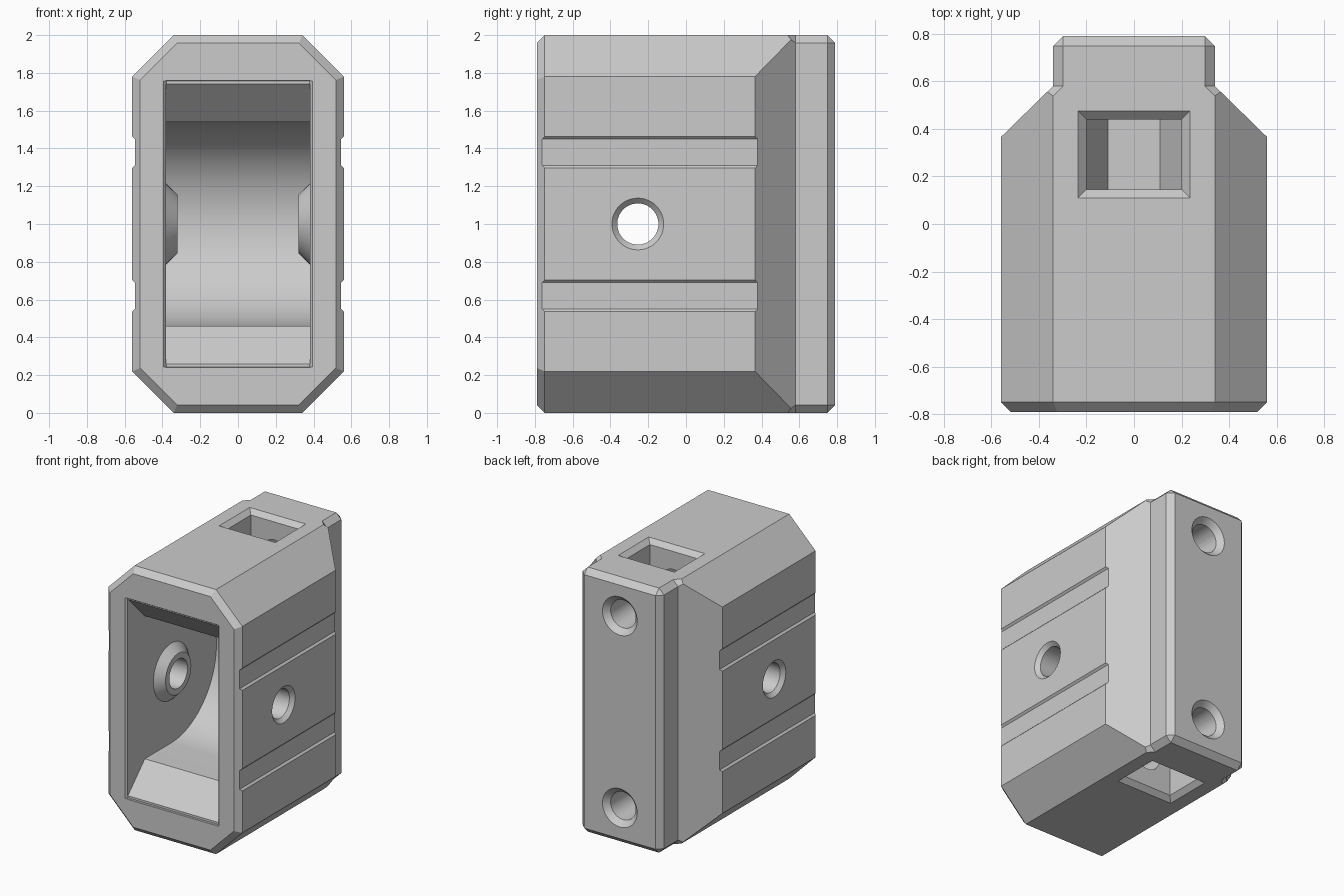
import bpy
import bmesh
import math
from mathutils import Vector

cube = bpy.data.objects.get("Cube")
if cube:
    bpy.data.objects.remove(cube, do_unlink=True)

grey = bpy.data.materials.new("plain_grey")
grey.use_nodes = True
grey.diffuse_color = (0.6, 0.6, 0.6, 1)
grey.node_tree.nodes["Principled BSDF"].inputs["Base Color"].default_value = (0.6, 0.6, 0.6, 1)


def finish(name, bm):
    bmesh.ops.recalc_face_normals(bm, faces=bm.faces)
    mesh = bpy.data.meshes.new(name)
    bm.to_mesh(mesh)
    bm.free()
    mesh.materials.append(grey)
    obj = bpy.data.objects.new(name, mesh)
    bpy.context.collection.objects.link(obj)
    return obj


def activate(obj):
    bpy.ops.object.select_all(action="DESELECT")
    obj.select_set(True)
    bpy.context.view_layer.objects.active = obj


def prism(name, points, axis, start, end):
    """Extrude a 2D profile along x, y or z."""
    bm = bmesh.new()
    rings = []
    for level in (start, end):
        ring = []
        for p in points:
            co = list(p)
            co.insert("xyz".index(axis), level)
            ring.append(bm.verts.new(co))
        rings.append(ring)
        bm.faces.new(ring)
    for i in range(len(points)):
        j = (i + 1) % len(points)
        bm.faces.new((rings[0][i], rings[0][j], rings[1][j], rings[1][i]))
    return finish(name, bm)


def cone(name, start, end, r1, r2):
    """Round bar or cone between two points."""
    a, b = Vector(start), Vector(end)
    bm = bmesh.new()
    bmesh.ops.create_cone(bm, cap_ends=True, segments=48, radius1=r1, radius2=r2, depth=(b - a).length)
    obj = finish(name, bm)
    turn = (b - a).to_track_quat("Z", "Y").to_matrix().to_4x4()
    turn.translation = (a + b) / 2
    obj.data.transform(turn)
    return obj


def funnel(name, bottom, top):
    """Rectangular funnel; each end is (x half size, y low, y high, z)."""
    bm = bmesh.new()
    for x, y0, y1, z in (bottom, top):
        for sx in (-x, x):
            for y in (y0, y1):
                bm.verts.new((sx, y, z))
    bmesh.ops.convex_hull(bm, input=bm.verts)
    return finish(name, bm)


def cut(target, cutter):
    cutter.hide_render = True
    mod = target.modifiers.new("cut", "BOOLEAN")
    mod.operation = "DIFFERENCE"
    mod.solver = "EXACT"
    mod.object = cutter
    activate(target)
    bpy.ops.object.modifier_apply(modifier=mod.name)
    bpy.data.objects.remove(cutter, do_unlink=True)


# Body: octagonal block tapering into a narrow rear rail
IN, OUT, H, FRONT, BACK = 0.34, 0.56, 2.0, -0.79, 0.79
SHOULDER, TAPER, C = 0.365, 0.58, 0.22
half = [(IN, 0), (OUT, C), (OUT, H - C), (IN, H)]
octagon = half + [(-x, z) for x, z in reversed(half)]
bm = bmesh.new()
f = [bm.verts.new((x, FRONT, z)) for x, z in octagon]
m = [bm.verts.new((x, TAPER if abs(x) == IN else SHOULDER, z)) for x, z in octagon]
corners = (0, 3, 4, 7)
r = {i: bm.verts.new((octagon[i][0], BACK, octagon[i][1])) for i in corners}
bm.faces.new(f)
for i in range(8):
    j = (i + 1) % 8
    bm.faces.new((f[i], f[j], m[j], m[i]))
bm.faces.new(m[:4])
bm.faces.new(m[4:])
for i, j in zip(corners, corners[1:] + corners[:1]):
    bm.faces.new((m[i], m[j], r[j], r[i]))
bm.faces.new([r[i] for i in corners])
body = finish("body", bm)

# Chamfer only the square outer edges
bevel = body.modifiers.new("chamfer", "BEVEL")
bevel.width = 0.042
bevel.segments = 1
bevel.limit_method = "ANGLE"
bevel.angle_limit = math.radians(70)
activate(body)
bpy.ops.object.modifier_apply(modifier=bevel.name)

# Front cavity: flared mouth leading to a half-round back
AY, AZ, R, W = -0.255, 1.0, 0.54, 0.38
arc = [(AY + R * math.cos(t), AZ + R * math.sin(t))
       for t in (math.pi * (k / 40 - 0.5) for k in range(41))]
mouth = [(-0.57, 1.54), (-0.79, 1.76), (-0.9, 1.76)]
profile = [(y, H - z) for y, z in reversed(mouth)] + arc + mouth
cut(body, prism("cavity", profile, "x", -W, W))
lip = [(-0.41, -0.81), (0.41, -0.81), (W - 0.002, -0.772), (0.002 - W, -0.772)]
cut(body, prism("mouth_lip", lip, "z", 0.242, 1.758))

# Shallow side bands
for side in (-1, 1):
    for mid in (0.62, 1.38):
        band = [(side * x, mid + dz) for x, dz in
                ((0.546, -0.07), (0.546, 0.07), (0.576, 0.10), (0.576, -0.10))]
        cut(body, prism("band", band, "y", -1, 1))

# Bosses around the axle hole, inside the cavity
bosses = []
for side, label in ((1, "left"), (-1, "right")):
    bosses.append(cone(label + "_axle_boss", (side * 0.40, AY, AZ), (side * 0.32, AY, AZ), 0.234, 0.154))
    cut(body, cone("axle_sink", (side * 0.60, AY, AZ), (side * 0.53, AY, AZ), 0.177, 0.107))
for part in [body] + bosses:
    cut(part, cone("axle_hole", (-1, AY, AZ), (1, AY, AZ), 0.109, 0.109))

# Nut pockets and screw holes, top and bottom
pocket = [(-0.2, 2.1), (-0.2, 1.725), (-0.11, 1.55), (0.11, 1.55), (0.2, 1.725), (0.2, 2.1)]
for flip in (False, True):
    def level(z):
        return H - z if flip else z
    cut(body, prism("nut_pocket", [(x, level(z)) for x, z in pocket], "y", 0.145, 0.44))
    cut(body, funnel("pocket_rim", (0.195, 0.15, 0.435, level(1.96)), (0.275, 0.07, 0.515, level(2.04))))
    z = level(1.725)
    cut(body, cone("screw_hole", (0, -0.1, z), (0, 0.9, z), 0.105, 0.105))
    cut(body, cone("screw_sink", (0, 0.745, z), (0, 0.83, z), 0.1, 0.185))

for part in [body] + bosses:
    activate(part)
    bpy.ops.object.shade_smooth_by_angle(angle=math.radians(25))
